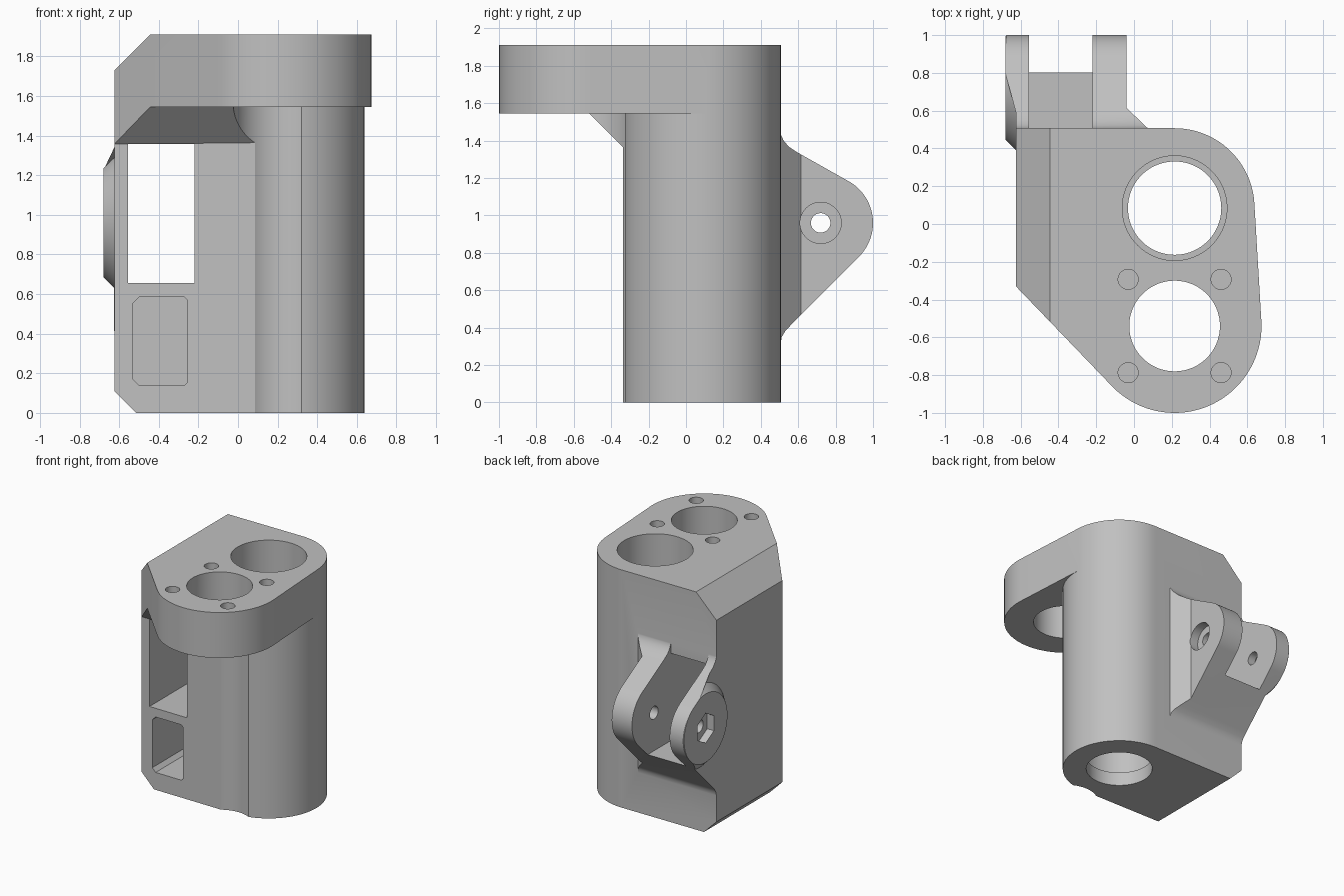
import bpy, bmesh, math
from mathutils import Matrix, Vector
from mathutils.geometry import convex_hull_2d

if "Cube" in bpy.data.objects:
    bpy.data.objects.remove(bpy.data.objects["Cube"], do_unlink=True)

grey = bpy.data.materials.new("plain grey")
grey.use_nodes = True
GREY = (0.53, 0.53, 0.53, 1)
grey.diffuse_color = GREY
grey.node_tree.nodes["Principled BSDF"].inputs["Base Color"].default_value = GREY


def circle(cx, cy, r, a0=0, a1=360, n=96):
    full = a1 - a0 == 360
    steps = n if full else n - 1
    angles = [math.radians(a0 + (a1 - a0) * i / steps) for i in range(n)]
    return [(cx + r * math.cos(a), cy + r * math.sin(a)) for a in angles]


def prism(name, pts, axis, lo, hi, pts_hi=None):
    """Extrude a profile along an axis; z: (x, y), y: (x, z), x: (y, z)."""
    place = {"x": lambda p, d: (d, p[0], p[1]),
             "y": lambda p, d: (p[0], d, p[1]),
             "z": lambda p, d: (p[0], p[1], d)}[axis]
    bm = bmesh.new()
    a = [bm.verts.new(place(p, lo)) for p in pts]
    b = [bm.verts.new(place(p, hi)) for p in (pts_hi or pts)]
    bm.faces.new(a)
    bm.faces.new(b)
    for i in range(len(a)):
        j = (i + 1) % len(a)
        bm.faces.new((a[i], a[j], b[j], b[i]))
    bmesh.ops.recalc_face_normals(bm, faces=bm.faces)
    mesh = bpy.data.meshes.new(name)
    bm.to_mesh(mesh)
    bm.free()
    mesh.materials.append(grey)
    ob = bpy.data.objects.new(name, mesh)
    bpy.context.collection.objects.link(ob)
    return ob


def combine(target, tool, operation):
    mod = target.modifiers.new(tool.name, "BOOLEAN")
    mod.object, mod.operation, mod.solver = tool, operation, "EXACT"
    bpy.context.view_layer.objects.active = target
    bpy.ops.object.modifier_apply(modifier=mod.name)
    bpy.data.objects.remove(tool, do_unlink=True)


def hull(pts):
    return [pts[i] for i in convex_hull_2d([Vector(p) for p in pts])]


def box(x0, x1, z0, z1):
    return [(x0, z0), (x1, z0), (x1, z1), (x0, z1)]


# Main dimensions
LEFT, FRONT, BACK, TOP = -0.625, -0.33, 0.507, 1.91
BORE_X, REAR_Y, FRONT_Y = 0.215, 0.084, -0.54
PLATE_Z, GUSSET_Z = 1.545, 1.357
PIVOT_Y, PIVOT_Z = 0.72, 0.96

# Column, with one rounded side around the rear bore
side = [(LEFT, FRONT), (LEFT, BACK)]
rear_round = circle(BORE_X, REAR_Y, 0.423)
body = prism("bracket_body", hull(side + [(0.11, FRONT)] + rear_round), "z", 0, TOP)

# Overhanging top plate and the sloped gusset under it
plate_plan = hull(side + rear_round + circle(BORE_X, FRONT_Y, 0.46))
plate = prism("top_plate", plate_plan, "z", PLATE_Z, TOP)
gusset = prism("gusset", plate_plan, "z", 1.2, 1.7)
slope = [(FRONT, GUSSET_Z), (-0.518, PLATE_Z), (-0.518, 1.6), (-0.2, 1.6), (-0.2, GUSSET_Z)]
combine(gusset, prism("gusset_slope", slope, "x", -0.8, 0.15), "INTERSECT")
combine(body, plate, "UNION")
combine(body, gusset, "UNION")

# Clevis ears: side profile with blended roots and a rounded tip
ear = [(0.3, 0.31), (0.505, 0.31), (0.512, 0.35), (0.53, 0.38), (0.56, 0.413)]
ear += circle(0.745, PIVOT_Z, 0.255, -45, 62, 32)
ear += [(0.59, 1.34), (0.55, 1.367), (0.522, 1.4), (0.508, 1.43), (0.505, 1.46), (0.3, 1.46)]
clevis = prism("clevis", ear, "x", LEFT, 0.08)
plan = [(LEFT - 0.1, 0.2), (0.075, 0.2), (0.075, 0.505), (-0.04, 0.615),
        (-0.04, 1.1), (LEFT - 0.1, 1.1)]
combine(clevis, prism("ear_plan", plan, "z", 0.2, 1.6), "INTERSECT")
combine(clevis, prism("ear_gap", box(-0.555, -0.22, 0.655, 1.6), "y", 0.2, 1.2), "DIFFERENCE")
combine(body, clevis, "UNION")

# Conical boss on the outer ear, trimmed to the ear outline
boss = prism("boss", circle(PIVOT_Y, PIVOT_Z, 0.275), "x", -0.68, -0.6,
             circle(PIVOT_Y, PIVOT_Z, 0.355))
combine(boss, prism("boss_trim", ear, "x", -0.75, -0.55), "INTERSECT")
combine(body, boss, "UNION")

# Cutters: edge bevels, bores, openings and pivot hardware seats
pocket = [(-0.5, 0.14), (-0.27, 0.14), (-0.255, 0.155), (-0.255, 0.57), (-0.27, 0.585),
          (-0.5, 0.585), (-0.53, 0.555), (-0.53, 0.17)]
cutters = [
    prism("top_bevel", [(-0.445, TOP), (-0.445, 2), (-0.9, 2), (-0.9, 1.455)], "y", -1.2, 1.2),
    prism("bottom_bevel", [(-0.515, 0), (-0.415, -0.1), (-0.9, -0.1), (-0.9, 0.385)], "y", -1.2, 1.2),
    prism("rear_bore", circle(BORE_X, REAR_Y, 0.277), "z", 0.11, 2),
    prism("rear_bore_lip", circle(BORE_X, REAR_Y, 0.247), "z", -0.1, 0.5),
    prism("front_bore", circle(BORE_X, FRONT_Y, 0.24), "z", -0.1, 2),
    prism("window", box(-0.555, -0.22, 0.655, GUSSET_Z), "y", -0.7, 0.8),
    prism("pocket", pocket, "y", -0.7, 0.2),
    prism("pivot_hole", circle(PIVOT_Y, PIVOT_Z, 0.052, n=48), "x", -0.8, 0.1),
    prism("bolt_seat", circle(PIVOT_Y, PIVOT_Z, 0.11, n=64), "x", -0.11, 0.1),
    prism("nut_seat", circle(PIVOT_Y, PIVOT_Z, 0.12, 30, 390, 6), "x", -0.8, -0.62),
]
for dx in (-1, 1):
    for dy in (-1, 1):
        spot = circle(BORE_X + dx * 0.246, FRONT_Y + dy * 0.247, 0.053, n=40)
        cutters.append(prism("screw_hole", spot, "z", 1.68, 2))
for cutter in cutters:
    combine(body, cutter, "DIFFERENCE")

# Clean up and shade
bm = bmesh.new()
bm.from_mesh(body.data)
bmesh.ops.remove_doubles(bm, verts=bm.verts, dist=0.0005)
bmesh.ops.dissolve_limit(bm, angle_limit=0.002, verts=bm.verts, edges=bm.edges)
bm.to_mesh(body.data)
bm.free()
body.data.transform(Matrix.Translation((0, 0, 0)))
bpy.ops.object.select_all(action="DESELECT")
body.select_set(True)
bpy.context.view_layer.objects.active = body
bpy.ops.object.shade_smooth_by_angle(angle=math.radians(25))
